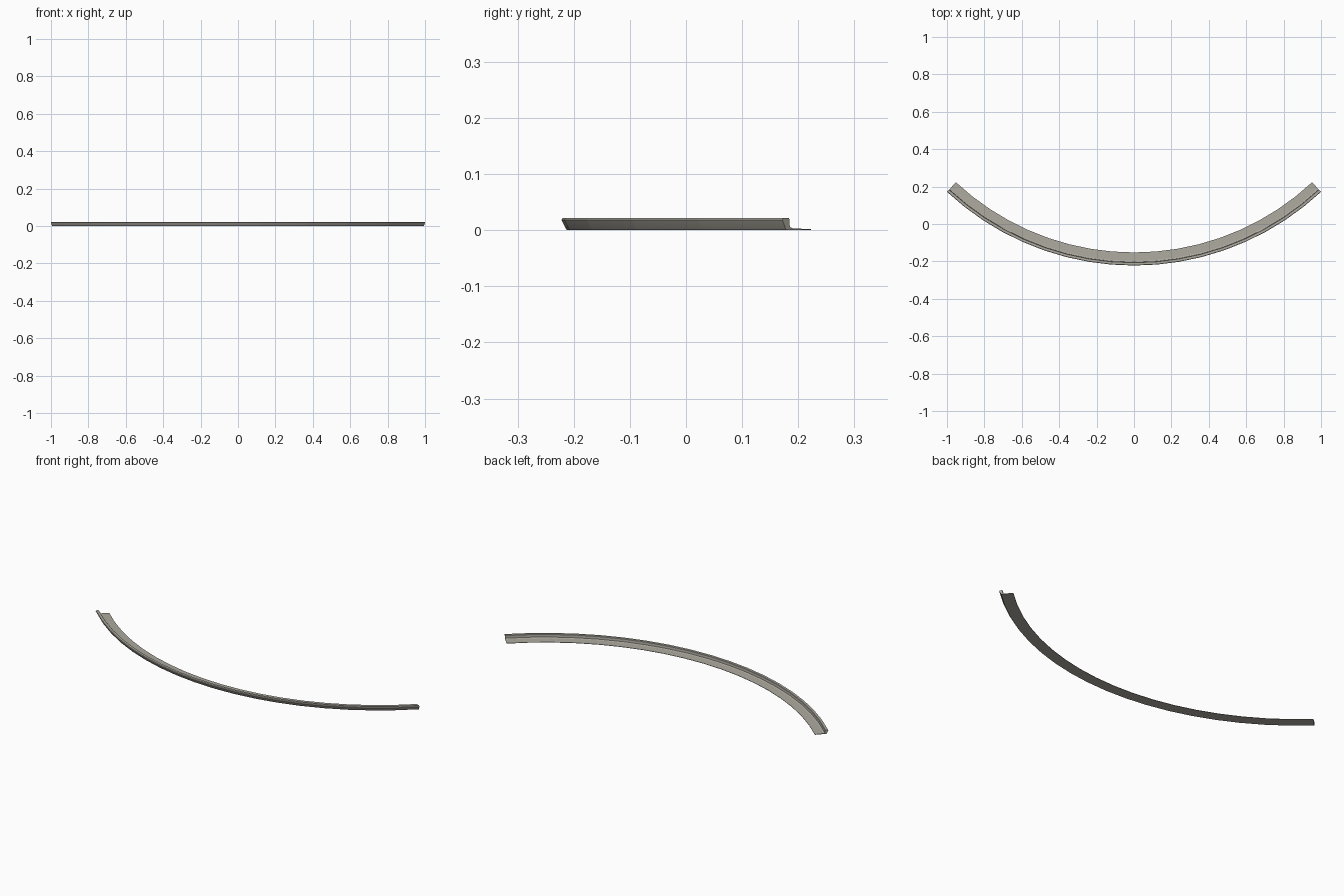
import bpy, bmesh
from math import sin, cos, radians

if "Cube" in bpy.data.objects:
    bpy.data.objects.remove(bpy.data.objects["Cube"])

# Arc layout: centre of curvature lies behind the strip
CENTER_Y = 1.244
HALF_ANGLE = radians(43)
SECTIONS = 9          # jointed lengths along the arc
STEPS = 2             # facets per length

# L-shaped cross-section (radius, height): leaning outer wall plus thin flange
PROFILE = [
    (1.456, 0.0), (1.459, 0.004), (1.466, 0.018), (1.464, 0.022),
    (1.451, 0.022), (1.449, 0.020), (1.448, 0.006), (1.441, 0.003),
    (1.396, 0.002), (1.396, 0.0),
]


def ring(bm, i):
    a = -HALF_ANGLE + 2 * HALF_ANGLE * i / (SECTIONS * STEPS)
    return [bm.verts.new((r * sin(a), CENTER_Y - r * cos(a), z))
            for r, z in PROFILE]


def build_strip(name):
    bm = bmesh.new()
    n = len(PROFILE)
    for s in range(SECTIONS):
        # Each length has its own vertices, leaving a joint line
        rings = [ring(bm, s * STEPS + k) for k in range(STEPS + 1)]
        for a, b in zip(rings, rings[1:]):
            for j in range(n):
                k = (j + 1) % n
                bm.faces.new((a[j], b[j], b[k], a[k]))
        # Caps only at the two free ends
        if s == 0:
            bm.faces.new(rings[0])
        if s == SECTIONS - 1:
            bm.faces.new(rings[-1][::-1])
    mesh = bpy.data.meshes.new(name)
    bm.to_mesh(mesh)
    bm.free()
    obj = bpy.data.objects.new(name, mesh)
    bpy.context.collection.objects.link(obj)
    return obj


# Curved edging strip
strip = build_strip("curved_edge_strip")

# Warm grey finish
mat = bpy.data.materials.new("warm_grey")
mat.diffuse_color = (0.42, 0.40, 0.35, 1)
mat.use_nodes = True
mat.node_tree.nodes["Principled BSDF"].inputs["Base Color"].default_value = mat.diffuse_color
strip.data.materials.append(mat)

bpy.context.view_layer.objects.active = strip
strip.select_set(True)
bpy.ops.object.shade_smooth_by_angle(angle=radians(20))
